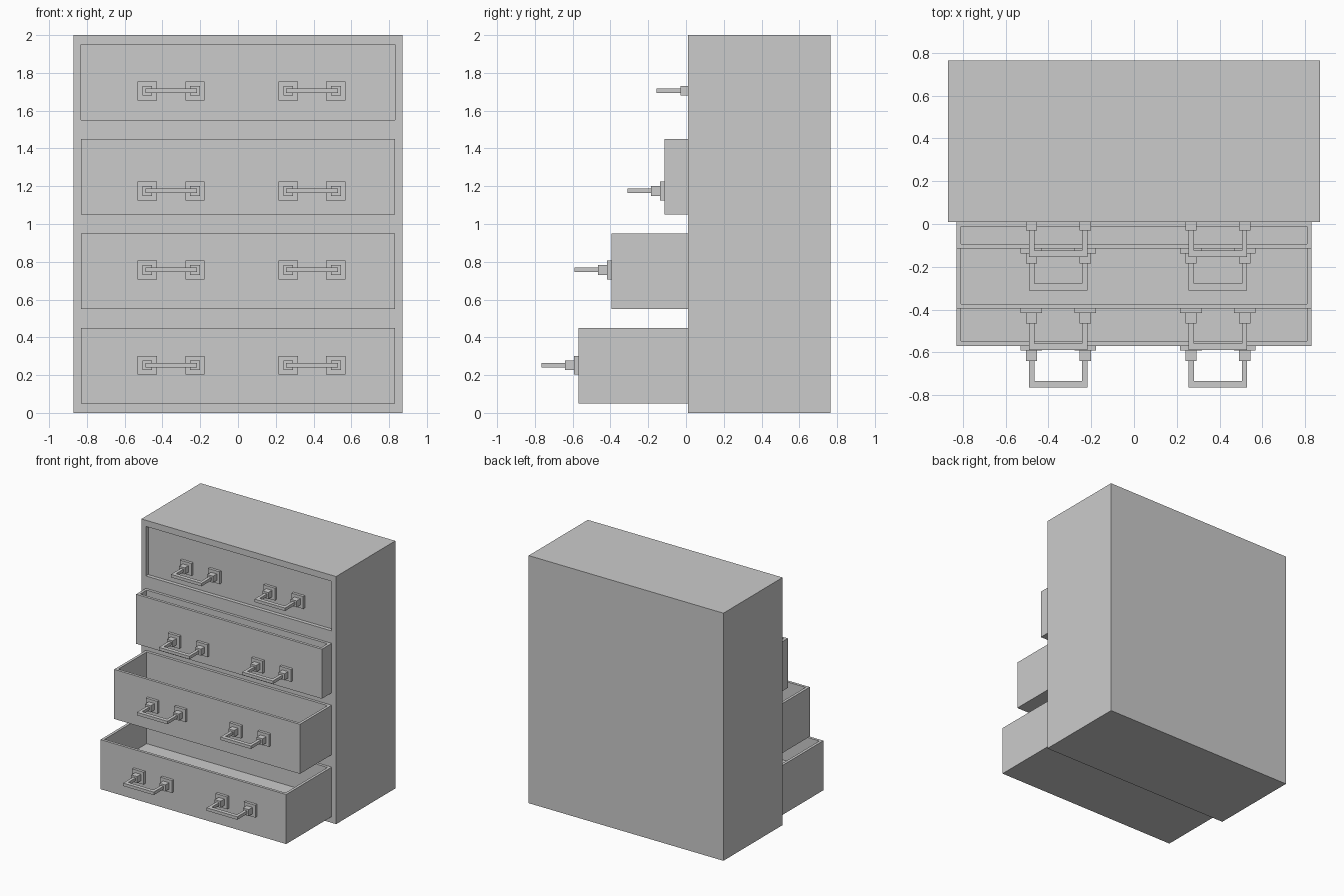
import bpy, bmesh
from mathutils import Vector, Matrix

if "Cube" in bpy.data.objects:
    bpy.data.objects.remove(bpy.data.objects["Cube"])

FRONT = 0.01           # y of the cabinet front
BACK = 0.765
WALL = 0.022           # drawer rim thickness
# (drawer bottom z, drawer front y, handle centre z)
ROWS = [(0.05, -0.57, 0.252), (0.55, -0.395, 0.757),
        (1.05, -0.115, 1.175), (1.55, 0.04, 1.705)]


def finish(bm, name):
    bmesh.ops.recalc_face_normals(bm, faces=bm.faces[:])
    mesh = bpy.data.meshes.new(name)
    bm.to_mesh(mesh)
    bm.free()
    obj = bpy.data.objects.new(name, mesh)
    bpy.context.collection.objects.link(obj)
    return obj


def add_box(bm, lo, hi):
    lo, hi = Vector(lo), Vector(hi)
    size = hi - lo
    m = Matrix.Translation((lo + hi) / 2) @ Matrix.Diagonal((*size, 1))
    return bmesh.ops.create_cube(bm, size=1, matrix=m)


def extrude(bm, face, offset):
    new = bmesh.ops.extrude_discrete_faces(bm, faces=[face])["faces"][0]
    bmesh.ops.translate(bm, verts=new.verts[:], vec=offset)
    bm.normal_update()
    return new


# Cabinet: solid box, cut into a frame grid, drawers pulled out of its front
bm = bmesh.new()
add_box(bm, (-0.87, FRONT, 0), (0.87, BACK, 2))
cuts = [((x, 0, 0), (1, 0, 0)) for x in (-0.83, 0.83)]
for z0, _, _ in ROWS:
    cuts += [((0, 0, z), (0, 0, 1)) for z in (z0, z0 + 0.4)]
for co, no in cuts:
    bmesh.ops.bisect_plane(bm, geom=bm.verts[:] + bm.edges[:] + bm.faces[:],
                           plane_co=co, plane_no=no)
bm.normal_update()

for z0, y, _ in ROWS:
    target = Vector((0, FRONT, z0 + 0.2))
    face = min(bm.faces, key=lambda f: (f.calc_center_median() - target).length)
    front = extrude(bm, face, (0, y - FRONT, 0))
    if y < FRONT:
        # Hollow the open drawer from its top
        sides = {f for e in front.edges for f in e.link_faces if f != front}
        top = max(sides, key=lambda f: f.calc_center_median().z)
        bmesh.ops.inset_region(bm, faces=[top], thickness=WALL, use_even_offset=True)
        extrude(bm, top, (0, 0, -0.24))
finish(bm, "cabinet_with_drawers")

# Handle: two square plates with posts and a U-shaped pull
bm = bmesh.new()
for x in (-0.126, 0.126):
    add_box(bm, (x - 0.051, -0.022, -0.05), (x + 0.051, 0, 0.05))
    add_box(bm, (x - 0.026, -0.07, -0.026), (x + 0.026, -0.022, 0.026))
profile = [(-0.137, -0.07), (-0.137, -0.195), (0.137, -0.195), (0.137, -0.07),
           (0.112, -0.07), (0.112, -0.163), (-0.112, -0.163), (-0.112, -0.07)]
bar = bm.faces.new([bm.verts.new((x, y, -0.012)) for x, y in profile])
ret = bmesh.ops.extrude_face_region(bm, geom=[bar])
bmesh.ops.translate(bm, vec=(0, 0, 0.024),
                    verts=[v for v in ret["geom"] if isinstance(v, bmesh.types.BMVert)])
handle = finish(bm, "drawer_handle")

# Two handles per drawer
for i, (_, y, z) in enumerate(ROWS):
    for side, x in (("left", -0.354), ("right", 0.392)):
        h = bpy.data.objects.new(f"handle_{side}_{i + 1}", handle.data)
        h.location = (x, y, z)
        bpy.context.collection.objects.link(h)
bpy.data.objects.remove(handle)
